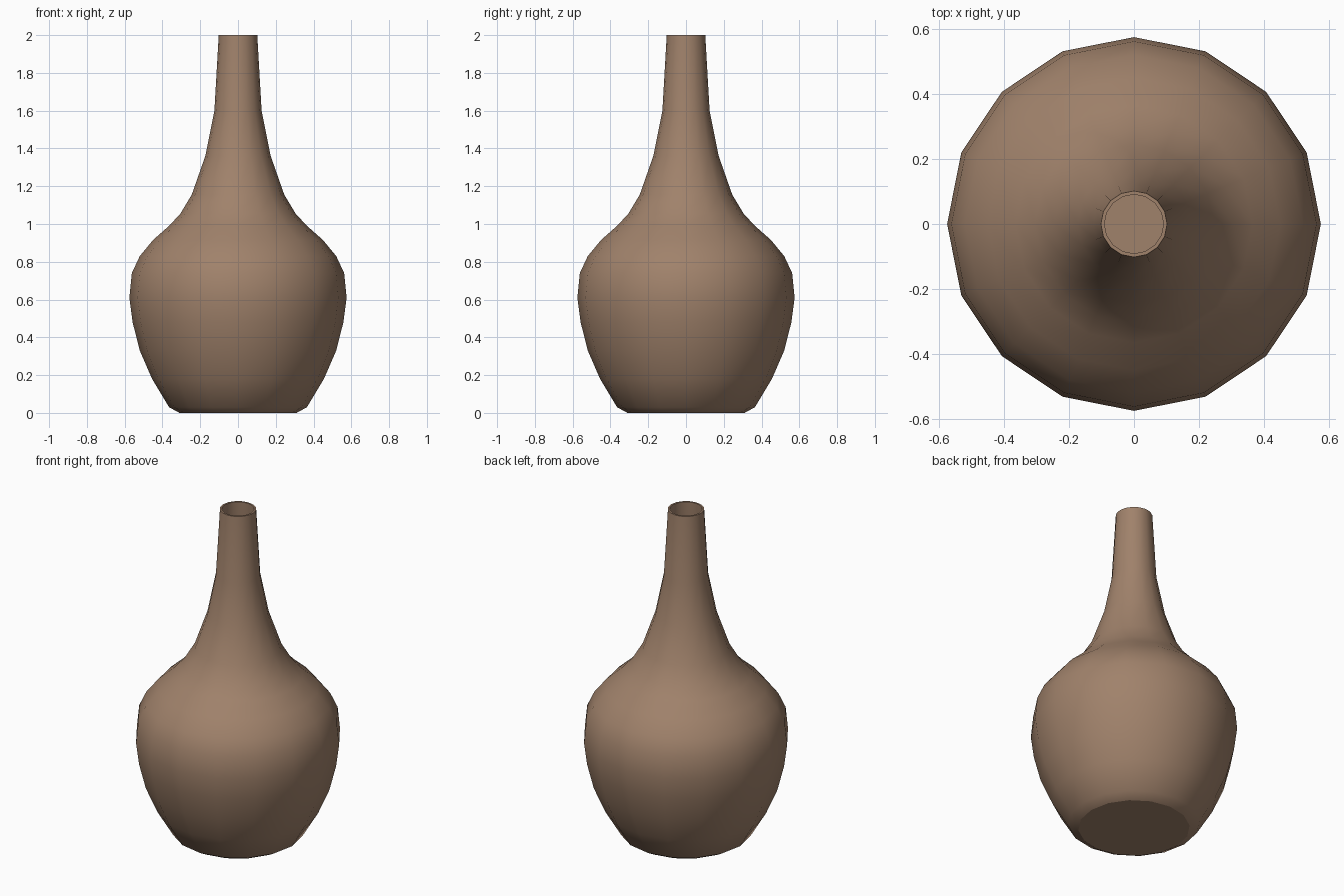
import bpy, bmesh, math

if "Cube" in bpy.data.objects:
    bpy.data.objects.remove(bpy.data.objects["Cube"])

SIDES = 16
WALL = 0.011
# outer profile as (radius, height)
PROFILE = [(0.31, 0.0), (0.365, 0.03), (0.455, 0.18), (0.52, 0.33), (0.558, 0.48),
           (0.575, 0.61), (0.562, 0.74), (0.52, 0.83), (0.45, 0.915), (0.365, 0.99),
           (0.305, 1.055), (0.245, 1.155), (0.173, 1.36), (0.125, 1.60), (0.102, 2.0)]


def inner_profile():
    """Inside of the wall, from the mouth down to the floor."""
    pts = []
    last = len(PROFILE) - 1
    for i in range(last, -1, -1):
        a, b = PROFILE[max(i - 1, 0)], PROFILE[min(i + 1, last)]
        dr, dz = b[0] - a[0], b[1] - a[1]
        length = math.hypot(dr, dz)
        r, z = PROFILE[i]
        if i == last:
            pts.append((r - WALL, z))
        elif i == 0:
            pts.append((r - WALL / 2, WALL))
        else:
            pts.append((r - WALL * dz / length, z + WALL * dr / length))
    return pts


# clay material
clay = bpy.data.materials.new("brown clay")
clay.diffuse_color = (0.352, 0.223, 0.147, 1)
clay.use_nodes = True
clay.node_tree.nodes["Principled BSDF"].inputs["Base Color"].default_value = clay.diffuse_color

# hollow vase: lathe the outer and inner profiles
bm = bmesh.new()
rings = []
for r, z in PROFILE + inner_profile():
    rings.append([bm.verts.new((r * math.cos(2 * math.pi * k / SIDES),
                                r * math.sin(2 * math.pi * k / SIDES), z))
                  for k in range(SIDES)])
for low, high in zip(rings, rings[1:]):
    for k in range(SIDES):
        n = (k + 1) % SIDES
        bm.faces.new((low[k], low[n], high[n], high[k]))

# base and inside floor
bm.faces.new(rings[0][::-1])
bm.faces.new(rings[-1])
bm.normal_update()

# smooth walls, crisp rim and base edges
for f in bm.faces:
    f.smooth = True
for ring in (rings[0], rings[len(PROFILE) - 1], rings[len(PROFILE)], rings[-1]):
    for k in range(SIDES):
        bm.edges.get((ring[k], ring[(k + 1) % SIDES])).smooth = False

mesh = bpy.data.meshes.new("vase")
bm.to_mesh(mesh)
bm.free()
mesh.materials.append(clay)
vase = bpy.data.objects.new("vase", mesh)
bpy.context.collection.objects.link(vase)
